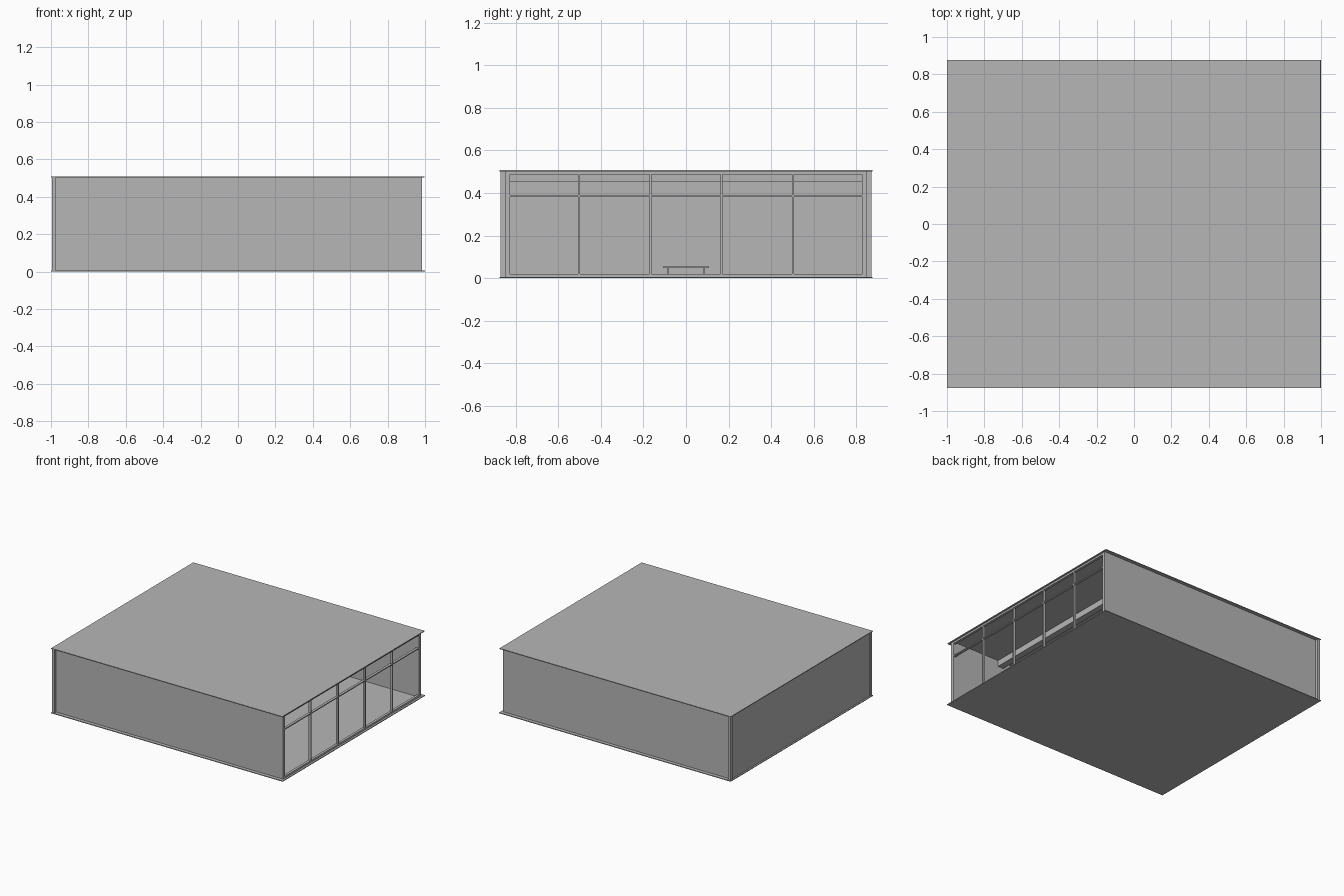
import bpy

if "Cube" in bpy.data.objects:
    bpy.data.objects.remove(bpy.data.objects["Cube"])

# single flat grey
grey = bpy.data.materials.new("light_grey")
grey.diffuse_color = (0.47, 0.47, 0.47, 1)
grey.use_nodes = True
grey.node_tree.nodes["Principled BSDF"].inputs["Base Color"].default_value = grey.diffuse_color


def box(name, x0, x1, y0, y1, z0, z1):
    """Axis-aligned box from its limits."""
    bpy.ops.mesh.primitive_cube_add(size=1, location=((x0 + x1) / 2, (y0 + y1) / 2, (z0 + z1) / 2))
    ob = bpy.context.object
    ob.name = name
    ob.scale = (x1 - x0, y1 - y0, z1 - z0)
    bpy.ops.object.transform_apply(location=False, rotation=False, scale=True)
    ob.data.materials.append(grey)
    return ob


Y, T = 0.877, 0.006      # slab half depth and thickness
TOP = 0.508              # overall height
Z0, Z1 = T, TOP - T      # clear wall height

# floor and roof plates
box("floor_slab", -1, 1, -Y, Y, 0, T)
box("roof_slab", -1, 0.997, -Y, Y, Z1, TOP)

# solid walls on three sides
box("left_wall", -0.988, -0.97, -0.85, 0.85, Z0, Z1)
for side, s in (("front", -1), ("back", 1)):
    a, b = sorted((s * 0.826, s * 0.85))
    box(side + "_wall", -0.988, 0.985, a, b, Z0, Z1)
    # corner posts standing proud of the wall
    a, b = sorted((s * 0.85, s * 0.872))
    box(side + "_corner_post", -0.995, -0.975, a, b, Z0, Z1)

# window frame on the open right side
FX0, FX1 = 0.965, 0.985
box("window_sill", FX0, FX1, -0.826, 0.826, Z0, 0.02)
box("window_head", FX0, FX1, -0.826, 0.826, 0.488, Z1)
box("window_transom", FX0, FX1, -0.826, 0.826, 0.383, 0.391)
for i, y in enumerate((-0.503, -0.167, 0.167, 0.503)):
    box(f"window_mullion_{i}", FX0, FX1, y - 0.005, y + 0.005, 0.02, 0.488)

# ceiling beam behind the window
box("ceiling_beam", 0.52, 0.57, -0.826, 0.826, 0.455, Z1)

# low table inside
box("table_top", -0.11, 0.11, -0.108, 0.108, 0.048, 0.054)
for i, s in enumerate((-1, 1)):
    box(f"table_leg_{i}", -0.09, 0.09, s * 0.085 - 0.002, s * 0.085 + 0.002, Z0, 0.048)
